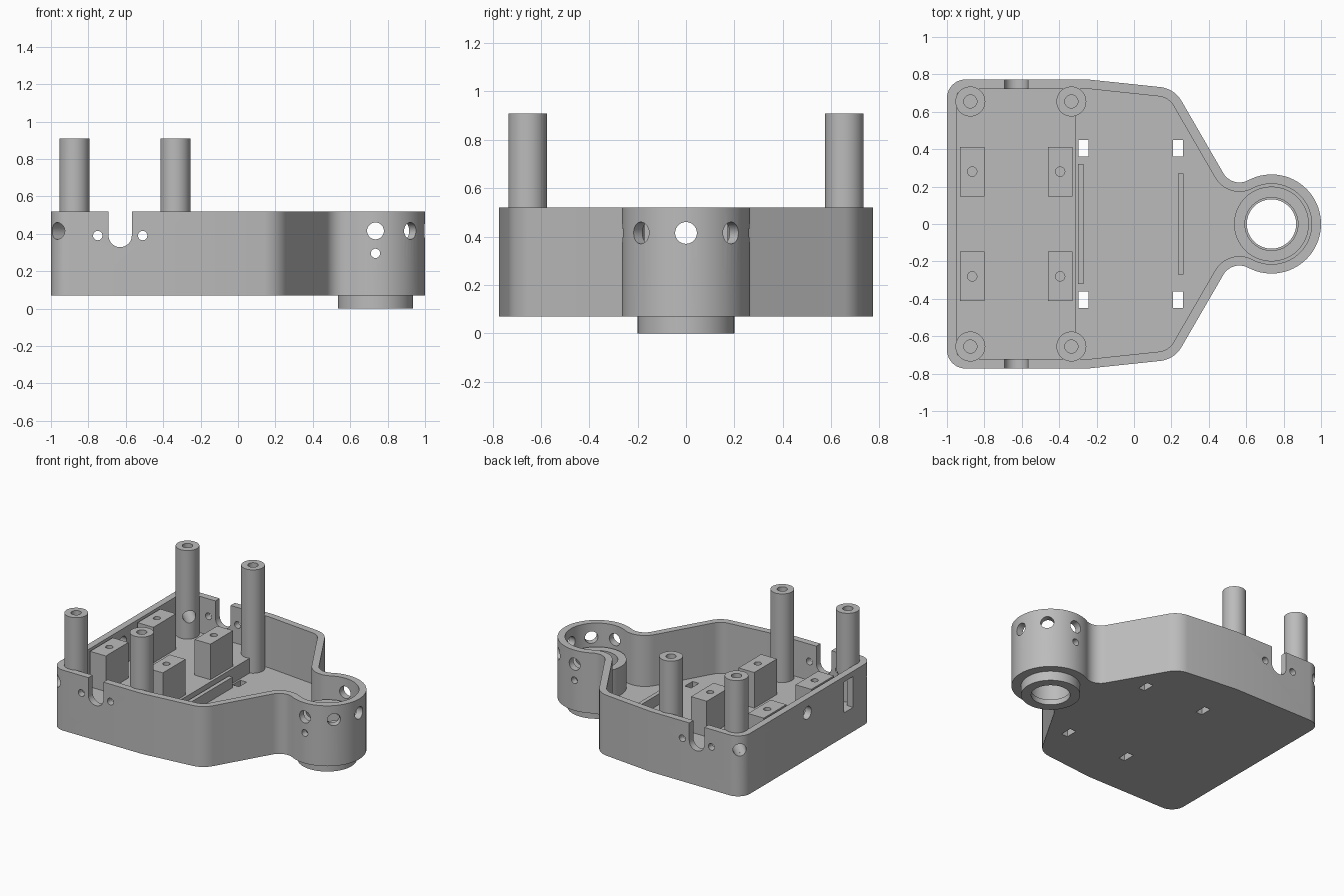
import bpy, bmesh, math
from mathutils import Vector, Matrix

cube = bpy.data.objects.get("Cube")
if cube:
    bpy.data.objects.remove(cube, do_unlink=True)

grey = bpy.data.materials.new("plain grey")
grey.use_nodes = True
grey.diffuse_color = (0.5, 0.5, 0.5, 1)
grey.node_tree.nodes["Principled BSDF"].inputs["Base Color"].default_value = (0.5, 0.5, 0.5, 1)

BOSS_X, FLOOR, TOP, BASE, DECK = 0.735, 0.14, 0.52, 0.07, 0.25
WALL = 0.05
HOLE_Z = 0.415


def finish(name, bm):
    bmesh.ops.recalc_face_normals(bm, faces=bm.faces)
    mesh = bpy.data.meshes.new(name)
    bm.to_mesh(mesh)
    bm.free()
    mesh.materials.append(grey)
    ob = bpy.data.objects.new(name, mesh)
    bpy.context.scene.collection.objects.link(ob)
    return ob


def prism(name, points, z0, z1):
    bm = bmesh.new()
    face = bm.faces.new([bm.verts.new((x, y, z0)) for x, y in points])
    new = bmesh.ops.extrude_face_region(bm, geom=[face])["geom"]
    verts = [g for g in new if isinstance(g, bmesh.types.BMVert)]
    bmesh.ops.translate(bm, verts=verts, vec=(0, 0, z1 - z0))
    return finish(name, bm)


def box(name, x0, x1, y0, y1, z0, z1):
    return prism(name, [(x0, y0), (x1, y0), (x1, y1), (x0, y1)], z0, z1)


def rod(name, start, end, radius, sides=40):
    a, b = Vector(start), Vector(end)
    turn = (b - a).to_track_quat("Z", "Y").to_matrix().to_4x4()
    bm = bmesh.new()
    bmesh.ops.create_cone(bm, cap_ends=True, segments=sides, radius1=radius, radius2=radius,
                          depth=(b - a).length, matrix=Matrix.Translation((a + b) / 2) @ turn)
    return finish(name, bm)


def cut(target, cutter):
    mod = target.modifiers.new("cut", "BOOLEAN")
    mod.operation, mod.solver, mod.object = "DIFFERENCE", "EXACT", cutter
    graph = bpy.context.evaluated_depsgraph_get()
    result = bpy.data.meshes.new_from_object(target.evaluated_get(graph))
    target.modifiers.clear()
    target.data = result
    bpy.data.objects.remove(cutter, do_unlink=True)


def drill(target, start, end, radius):
    cut(target, rod("drill", start, end, radius))


def arc(cx, cy, r, a0, a1, n):
    angles = [math.radians(a0 + (a1 - a0) * i / n) for i in range(n + 1)]
    return [(cx + r * math.cos(a), cy + r * math.sin(a)) for a in angles]


def outline(inset):
    # Boss, neck fillet, shoulder, side kink and rear corner, then mirrored
    half = arc(BOSS_X, 0, 0.265 - inset, 0, 118, 24)
    half += arc(0.564, 0.322, 0.1 + inset, -62, -150, 12)
    half += arc(0.124, 0.583, 0.15 - inset, 30, 84, 10)
    half += [(-0.25, 0.773 - inset)]
    half += arc(-0.9, 0.673, 0.1 - inset, 90, 180, 12)
    return half + [(x, -y) for x, y in reversed(half[1:])]


# Tray shell
shell = prism("tray_shell", outline(0), BASE, TOP)
cut(shell, prism("cavity", outline(WALL), FLOOR, 1))
drill(shell, (BOSS_X, 0, -1), (BOSS_X, 0, 1), 0.17)

# Radial holes round the boss
for angle in (-90, -45, 0, 45, 90):
    a = math.radians(angle)
    drill(shell, (BOSS_X, 0, HOLE_Z),
          (BOSS_X + 0.4 * math.cos(a), 0.4 * math.sin(a), HOLE_Z), 0.045)
drill(shell, (BOSS_X, -0.4, 0.295), (BOSS_X, 0.4, 0.295), 0.025)

# Rear wall hole and slot
drill(shell, (-1.1, 0, HOLE_Z), (-0.9, 0, HOLE_Z), 0.047)
cut(shell, box("slot", -1.1, -0.9, -0.54, -0.43, DECK, 0.48))

# Side notches, pin holes and floor slots
for s in (-1, 1):
    y0, y1 = 0.6 * s, 0.9 * s
    drill(shell, (-0.63, y0, 0.39), (-0.63, y1, 0.39), 0.062)
    cut(shell, box("notch", -0.692, -0.568, min(y0, y1), max(y0, y1), 0.39, 0.6))
    for x in (-0.75, -0.51):
        drill(shell, (x, y0, 0.39), (x, y1, 0.39), 0.025)
    for x in (-0.27, 0.235):
        cut(shell, box("floor_slot", x - 0.026, x + 0.026,
                       0.405 * s - 0.045, 0.405 * s + 0.045, 0, 0.3))
    corner = Vector((-0.885, 0.665 * s, HOLE_Z))
    diagonal = Vector((-0.2, 0.2 * s, 0))
    drill(shell, corner, corner + diagonal, 0.045)

# Bearing ring through the boss
ring = rod("bearing_ring", (BOSS_X, 0, 0), (BOSS_X, 0, 0.35), 0.2, 64)
drill(ring, (BOSS_X, 0, -0.1), (BOSS_X, 0, 0.5), 0.132)
drill(ring, (BOSS_X, 0, 0.04), (BOSS_X, 0, 0.5), 0.142)
drill(ring, (BOSS_X, -0.4, 0.295), (BOSS_X, 0.4, 0.295), 0.025)

# Raised rear deck and floor ridges
parts = [shell, ring,
         box("raised_deck", -0.96, -0.31, -0.73, 0.73, 0.1, DECK),
         box("rear_ridge", -0.3, -0.27, -0.32, 0.32, 0.1, 0.22),
         box("front_ridge", 0.235, 0.265, -0.27, 0.27, 0.1, 0.22)]

# Posts and mounting blocks
for s, side in ((-1, "right"), (1, "left")):
    for x, place in ((-0.875, "rear"), (-0.335, "front")):
        y = 0.655 * s
        post = rod(f"{place}_{side}_post", (x, y, 0.1), (x, y, 0.91), 0.08)
        drill(post, (x, y, 0.6), (x, y, 1), 0.035)
        if place == "rear":
            d = Vector((-0.2, 0.2 * s, 0))
            c = Vector((x, y, HOLE_Z))
            drill(post, c - d, c + d, 0.045)
        parts.append(post)
    for x, place in ((-0.865, "rear"), (-0.395, "front")):
        y = 0.28 * s
        block = box(f"{place}_{side}_block", x - 0.065, x + 0.065, y - 0.133, y + 0.133, 0.2, 0.515)
        drill(block, (x, y, 0.3), (x, y, 0.7), 0.025)
        parts.append(block)

# Smooth curved faces, keep edges crisp
bpy.ops.object.select_all(action="DESELECT")
for ob in parts:
    ob.select_set(True)
bpy.context.view_layer.objects.active = shell
bpy.ops.object.shade_smooth_by_angle(angle=math.radians(25))
